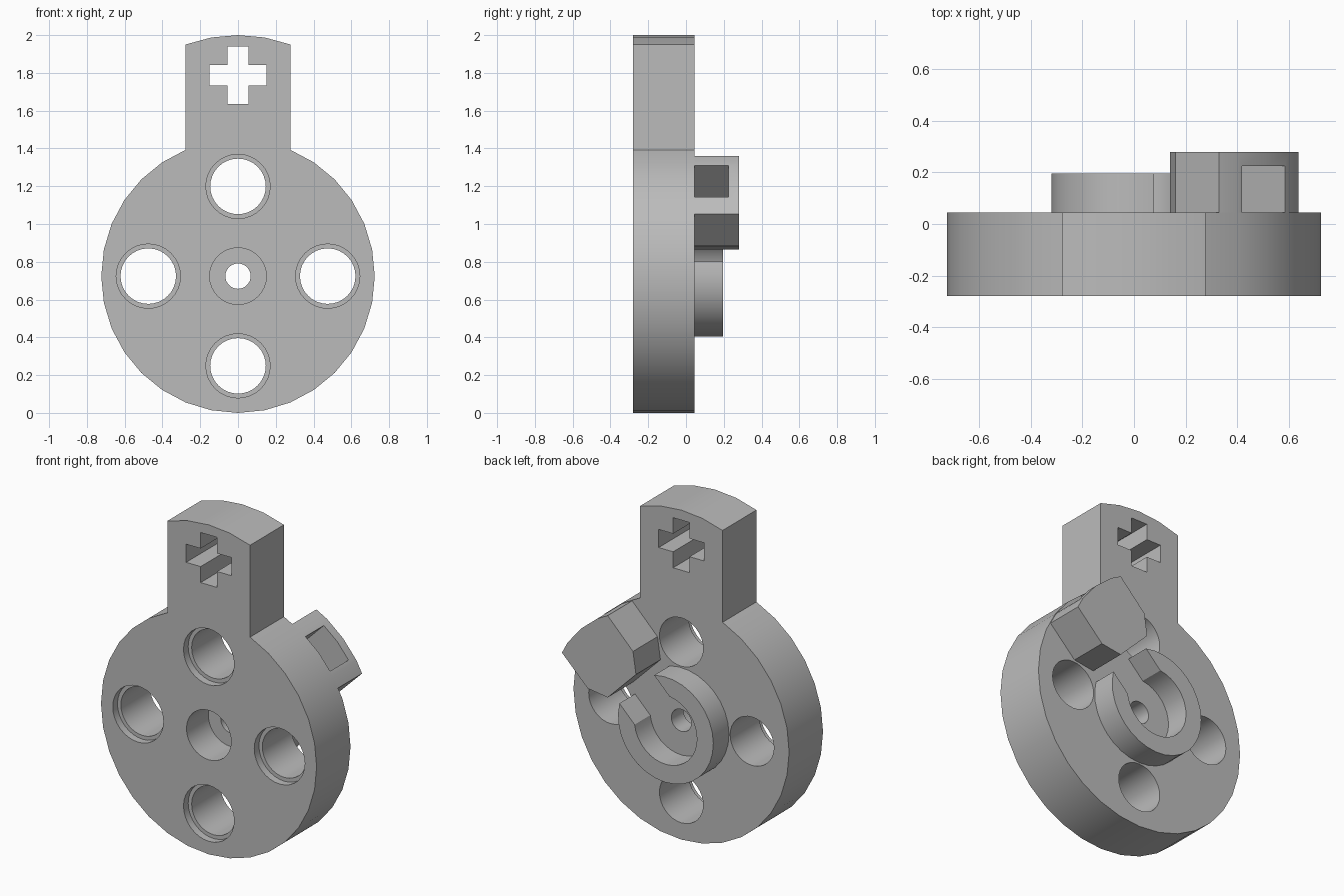
import bpy, bmesh
from math import sin, cos, asin, radians, degrees

if "Cube" in bpy.data.objects:
    bpy.data.objects.remove(bpy.data.objects["Cube"], do_unlink=True)

R = 0.724            # disc radius
CZ = 0.724           # height of the disc centre
FRONT, FACE, BACK = -0.28, 0.045, 0.28

grey = bpy.data.materials.new("plain grey")
grey.use_nodes = True
grey.diffuse_color = (0.5, 0.5, 0.5, 1)
grey.node_tree.nodes["Principled BSDF"].inputs["Base Color"].default_value = (0.5, 0.5, 0.5, 1)


def arc(r, a0, a1, n, x=0, z=0):
    """Points on a circle arc, angles in degrees, relative to the disc centre."""
    angles = [radians(a0 + (a1 - a0) * i / n) for i in range(n + 1)]
    return [(x + r * cos(a), z + r * sin(a)) for a in angles]


def prism(name, outline, y0, y1):
    """Extrude an x-z outline (relative to the disc centre) from y0 to y1."""
    bm = bmesh.new()
    face = bm.faces.new([bm.verts.new((x, y0, z + CZ)) for x, z in outline])
    ext = bmesh.ops.extrude_face_region(bm, geom=[face])
    moved = [v for v in ext["geom"] if isinstance(v, bmesh.types.BMVert)]
    bmesh.ops.translate(bm, verts=moved, vec=(0, y1 - y0, 0))
    bmesh.ops.recalc_face_normals(bm, faces=bm.faces)
    mesh = bpy.data.meshes.new(name)
    bm.to_mesh(mesh)
    bm.free()
    mesh.materials.append(grey)
    obj = bpy.data.objects.new(name, mesh)
    bpy.context.collection.objects.link(obj)
    return obj


def rod(name, r, y0, y1, x=0, z=0):
    return prism(name, arc(r, 0, 348.75, 31, x, z), y0, y1)


def cut(target, cutter):
    cutter.hide_render = True
    cutter.hide_set(True)
    mod = target.modifiers.new(cutter.name, "BOOLEAN")
    mod.operation = "DIFFERENCE"
    mod.solver = "EXACT"
    mod.object = cutter


def finish(obj):
    """Apply the cuts, drop the cutters and smooth the round walls."""
    bpy.ops.object.select_all(action="DESELECT")
    obj.select_set(True)
    bpy.context.view_layer.objects.active = obj
    for mod in list(obj.modifiers):
        cutter = mod.object
        bpy.ops.object.modifier_apply(modifier=mod.name)
        bpy.data.objects.remove(cutter, do_unlink=True)
    bpy.ops.object.shade_smooth_by_angle(angle=radians(30))


# Disc with an upright tab that has a gently domed top
tab_r = 0.8
tab_w = R * cos(radians(67.5))
half = degrees(asin(tab_w / tab_r))
dome = arc(tab_r, 90 - half, 90 + half, 4, z=2 - CZ - tab_r)
plate = prism("disc_plate", dome + arc(R, 112.5, 427.5, 28), FRONT, FACE)

# Four through holes with shallow rims on the front
for i, (x, z) in enumerate([(0.475, 0), (0, 0.475), (-0.475, 0), (0, -0.475)]):
    cut(plate, rod(f"hole_cutter_{i}", 0.147, FRONT - 0.1, FACE + 0.1, x, z))
    cut(plate, rod(f"rim_cutter_{i}", 0.17, FRONT - 0.1, FRONT + 0.045, x, z))

# Stepped centre bore
cut(plate, rod("bore_cutter", 0.15, FRONT - 0.1, FRONT + 0.21))
cut(plate, rod("pin_cutter", 0.067, FRONT - 0.1, FACE + 0.1))

# Cross-shaped hole in the tab
a, b, cross_z = 0.055, 0.152, 1.787 - CZ
quarter = [(b, -a), (b, a), (a, a)]
cross = []
for _ in range(4):
    cross += quarter
    quarter = [(-z, x) for x, z in quarter]
cut(plate, prism("cross_cutter", [(x, z + cross_z) for x, z in cross], FRONT - 0.1, FACE + 0.1))
finish(plate)

# Open ring on the back, its slot facing the block
outer, inner, slot = 0.32, 0.21, 0.165
oa, ia = degrees(asin(slot / outer)), degrees(asin(slot / inner))
ring = prism("open_ring",
             arc(outer, 45 + oa, 405 - oa, 26) + arc(inner, 405 - ia, 45 + ia, 24),
             FACE, 0.195)
finish(ring)

# Diagonal block on the back, its outer end following the disc rim
side = [(0.465, 0.16), (0.33, 0.14)]
mirrored = [(z, x) for x, z in reversed(side)]
rim = [(0.33, 0.637)] + arc(R - 0.003, 56.25, 33.75, 2) + [(0.637, 0.33)]
block = prism("diagonal_block", rim + side + mirrored, FACE, BACK)

# Square pocket running inward from the outer end of the block
d = cos(radians(45))
pocket = [((u - v) * d, (u + v) * d)
          for u, v in [(0.44, -0.117), (0.8, -0.117), (0.8, 0.117), (0.44, 0.117)]]
cut(block, prism("pocket_cutter", pocket, FACE - 0.05, 0.225))
finish(block)
